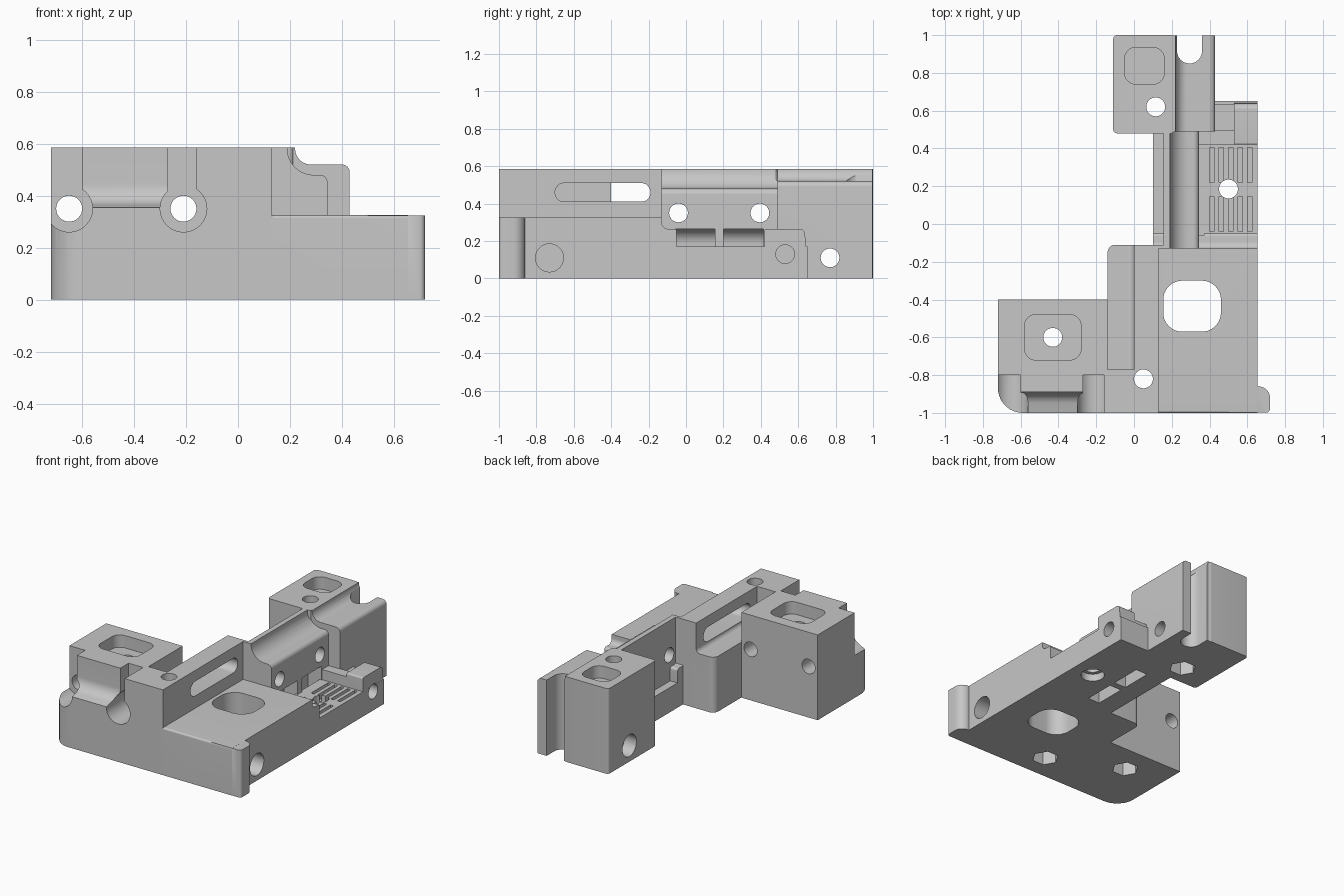
import bpy, bmesh, math
from mathutils import Vector

cube = bpy.data.objects.get("Cube")
if cube:
    bpy.data.objects.remove(cube, do_unlink=True)

grey = bpy.data.materials.new("plain grey")
grey.use_nodes = True
GREY = (0.57, 0.57, 0.57, 1)
grey.diffuse_color = GREY
next(n for n in grey.node_tree.nodes if n.type == 'BSDF_PRINCIPLED').inputs["Base Color"].default_value = GREY


def rounded(points, steps=8):
    """Outline with a fillet at each point given as (a, b, radius)."""
    out = []
    for i, p in enumerate(points):
        c = Vector(p[:2])
        if len(p) == 2:
            out.append(c)
            continue
        d1 = (Vector(points[i - 1][:2]) - c).normalized()
        d2 = (Vector(points[(i + 1) % len(points)][:2]) - c).normalized()
        half = d1.angle(d2) / 2
        mid = c + (d1 + d2).normalized() * (p[2] / math.sin(half))
        reach = p[2] / math.tan(half)
        v1, v2 = c + d1 * reach - mid, c + d2 * reach - mid
        out += [mid + v1.lerp(v2, k / steps).normalized() * p[2] for k in range(steps + 1)]
    return out


def prism(name, axis, points, lo, hi):
    """Extrude an outline along an axis; outline is the two other axes in order."""
    place = {'x': lambda p, t: (t, p[0], p[1]),
             'y': lambda p, t: (p[0], t, p[1]),
             'z': lambda p, t: (p[0], p[1], t)}[axis]
    bm = bmesh.new()
    ring = rounded(points)
    low = [bm.verts.new(place(p, lo)) for p in ring]
    high = [bm.verts.new(place(p, hi)) for p in ring]
    bm.faces.new(low)
    bm.faces.new(high)
    for i in range(len(ring)):
        j = (i + 1) % len(ring)
        bm.faces.new((low[i], low[j], high[j], high[i]))
    bmesh.ops.recalc_face_normals(bm, faces=bm.faces)
    mesh = bpy.data.meshes.new(name)
    bm.to_mesh(mesh)
    bm.free()
    mesh.materials.append(grey)
    obj = bpy.data.objects.new(name, mesh)
    bpy.context.collection.objects.link(obj)
    return obj


def rect(a0, a1, b0, b1, r=0):
    pts = [(a0, b0), (a1, b0), (a1, b1), (a0, b1)]
    return [p + (r,) for p in pts] if r else pts


def circle(a, b, r, n=32):
    return [(a + r * math.cos(math.tau * k / n), b + r * math.sin(math.tau * k / n)) for k in range(n)]


def combine(body, tool, operation):
    mod = body.modifiers.new("combine", 'BOOLEAN')
    mod.operation, mod.solver, mod.object = operation, 'EXACT', tool
    graph = bpy.context.evaluated_depsgraph_get()
    mesh = bpy.data.meshes.new_from_object(body.evaluated_get(graph))
    body.modifiers.clear()
    body.data = mesh
    bpy.data.objects.remove(tool, do_unlink=True)


TOP = 0.585

# Low plate with a step down to the ribbed shelf
body = prism("bracket_body", 'x', [
    (-1, 0), (0.65, 0), (0.65, 0.17), (-0.05, 0.17), (-0.05, 0.265, 0.015),
    (-0.13, 0.265, 0.035), (-0.13, 0.325), (-1, 0.325, 0.012)], 0.1, 0.655)

solids = [
    # front corner block with rounded corner
    ("front_corner_block", 'z', [(-0.72, -1, 0.13), (-0.135, -1), (-0.135, -0.4), (-0.72, -0.4)], 0, TOP),
    # tall rail along the middle
    ("centre_rail", 'z', [(-0.1395, -1), (0.13, -1), (0.13, -0.13), (0.16, -0.13),
                          (0.16, -0.11), (-0.1395, -0.11, 0.04)], 0, TOP),
    # neck with concave shoulder
    ("neck", 'y', [(0.155, 0), (0.345, 0), (0.345, 0.48, 0.03), (0.19, 0.48, 0.1),
                   (0.19, TOP), (0.155, TOP)], -0.13, 0.5),
    # rear block and its lower wing
    ("rear_block", 'z', rect(-0.11, 0.215, 0.48, 1, 0.02), 0, TOP),
    ("rear_wing", 'y', [(0.19, 0), (0.43, 0), (0.43, 0.52, 0.03), (0.22, 0.52, 0.06),
                        (0.22, TOP), (0.19, TOP)], 0.49, 0.997),
    # ear on the front edge, boss and step behind the ribs
    ("front_ear", 'z', [(0.5, -0.999), (0.72, -0.999, 0.02), (0.72, -0.86, 0.06), (0.5, -0.86)], 0, 0.3245),
    ("boss", 'x', [(0.42, 0.1), (0.645, 0.1), (0.635, 0.265, 0.03), (0.42, 0.265, 0.01)], 0.53, 0.6545),
    ("boss_step", 'z', rect(0.3, 0.54, 0.42, 0.495), 0.1, 0.24),
    ("boss_ledge", 'z', rect(0.4, 0.54, 0.48, 0.635), 0.1, 0.2),
]
for s in solids:
    combine(body, prism(*s), 'UNION')

cuts = [
    # ledge beside the rail and the long slot through it
    ('y', [(-0.14, 0.38), (0, 0.38, 0.03), (0, 0.7), (-0.14, 0.7)], -0.77, 0),
    ('x', rect(-0.7, -0.19, 0.41, 0.51, 0.049), -0.05, 0.14),
    # sloping scoop in the front corner block
    ('x', [(-1.1, 0.7), (-0.89, 0.7), (-0.89, 0.38, 0.08), (-1.1, 0.33)], -0.62, -0.26),
    # keyhole channels
    ('z', rect(-0.8, -0.6, -1.1, -0.8), 0.36, 0.7),
    ('z', rect(-0.27, -0.16, -1.1, -0.8), 0.36, 0.7),
    # window through the plate and open notch in the wing
    ('z', rect(0.155, 0.46, -0.57, -0.3, 0.1), -0.1, 0.4),
    ('z', [(0.228, 0.85, 0.065), (0.36, 0.85, 0.065), (0.36, 1.1), (0.228, 1.1)], -0.1, 0.7),
    # top pockets
    ('z', rect(-0.58, -0.28, -0.72, -0.48, 0.06), 0.5, 0.7),
    ('z', rect(-0.05, 0.16, 0.74, 0.935, 0.06), 0.5, 0.7),
    # blind side bores
    ('x', circle(-0.73, 0.11, 0.075), 0.4, 0.8),
    ('x', circle(0.53, 0.13, 0.05), 0.45, 0.8),
    # cross bore through the rear block, wider at the outside
    ('x', circle(0.77, 0.11, 0.05), -0.3, 0.6),
    ('x', circle(0.77, 0.11, 0.075), -0.3, -0.02),
    # round hole in the ribbed shelf
    ('z', circle(0.5, 0.185, 0.05), -0.1, 0.3),
    ('z', circle(0.5, 0.185, 0.075), -0.1, 0.05),
]
# holes along y, with round pockets at the front
for x in (-0.65, -0.21):
    cuts += [('y', circle(x, 0.35, 0.05), -1.1, -0.3),
             ('y', circle(x, 0.35, 0.09), -1.1, -0.8)]
# holes across the neck
for y in (-0.04, 0.395):
    cuts.append(('x', circle(y, 0.35, 0.05), 0.1, 0.4))
# vertical screw holes with hexagonal nut recesses underneath
for x, y in ((-0.43, -0.6), (0.05, -0.82), (0.115, 0.62)):
    cuts += [('z', circle(x, y, 0.05), -0.1, 0.7),
             ('z', circle(x, y, 0.085, 6), -0.1, 0.1)]
# undercuts below the neck, open to the floor, and shelf grooves
for y0, y1 in ((-0.06, 0.155), (0.2, 0.415)):
    cuts.append(('y', [(0.24, -0.1), (0.33, -0.1), (0.33, 0.17), (0.37, 0.17),
                       (0.37, 0.265), (0.24, 0.265, 0.08)], y0, y1))
    for i in range(5):
        x = 0.4 + 0.05 * i
        cuts.append(('z', rect(x, x + 0.024, y0 + 0.02, y1 - 0.01), 0.13, 0.3))
for c in cuts:
    combine(body, prism("cutter", *c), 'DIFFERENCE')

# Smooth the fillets, keep the machined edges crisp
bpy.ops.object.select_all(action='DESELECT')
body.select_set(True)
bpy.context.view_layer.objects.active = body
bpy.ops.object.shade_smooth_by_angle(angle=math.radians(30))
